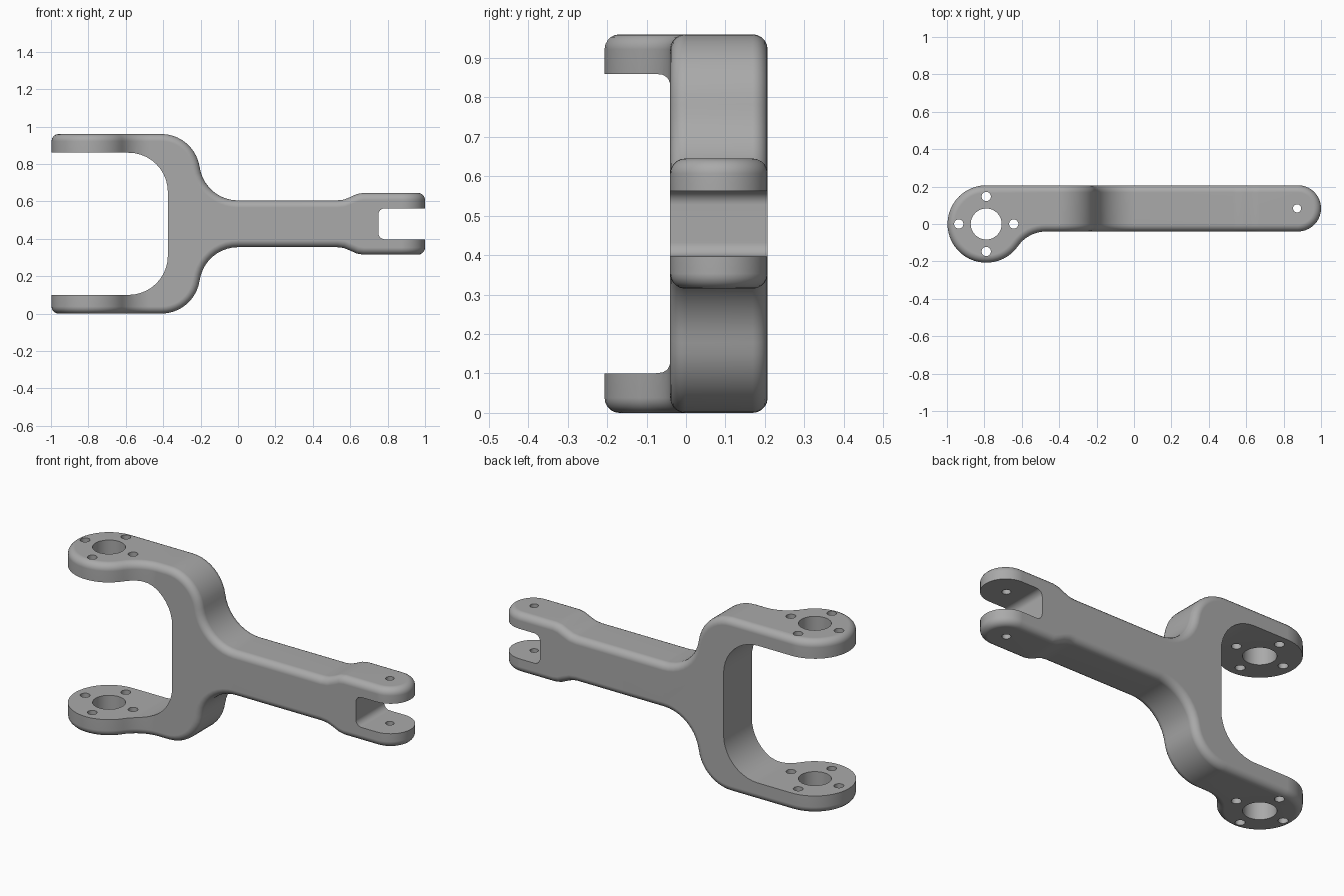
import bpy, bmesh
from math import sin, cos, radians, degrees, atan2, hypot, pi
from mathutils import Vector

old = bpy.data.objects.get("Cube")
if old:
    bpy.data.objects.remove(old, do_unlink=True)

MID = 0.48       # mirror height of the fork
WIDE = 0.207     # hub radius and back face position
FRONT = -0.04    # front face of the arm

metal = bpy.data.materials.new("grey metal")
metal.use_nodes = True
GREY = (0.4, 0.4, 0.4, 1)
metal.diffuse_color = GREY
metal.node_tree.nodes["Principled BSDF"].inputs["Base Color"].default_value = GREY


def arc(cx, cy, r, a0, a1, n=10):
    """Points on an arc, angles in degrees."""
    steps = [radians(a0 + (a1 - a0) * i / n) for i in range(n + 1)]
    return [(cx + r * cos(a), cy + r * sin(a)) for a in steps]


def prism(name, outline, lo, hi, axis):
    """Extrude an outline along 'Y' (outline is x, z) or 'Z' (outline is x, y)."""
    bm = bmesh.new()
    place = (lambda u, v: (u, lo, v)) if axis == 'Y' else (lambda u, v: (u, v, lo))
    face = bm.faces.new([bm.verts.new(place(u, v)) for u, v in outline])
    ext = bmesh.ops.extrude_face_region(bm, geom=[face])["geom"]
    shift = Vector((0, hi - lo, 0)) if axis == 'Y' else Vector((0, 0, hi - lo))
    bmesh.ops.translate(bm, vec=shift,
                        verts=[g for g in ext if isinstance(g, bmesh.types.BMVert)])
    bmesh.ops.remove_doubles(bm, verts=bm.verts, dist=1e-5)
    bmesh.ops.recalc_face_normals(bm, faces=bm.faces)
    mesh = bpy.data.meshes.new(name)
    bm.to_mesh(mesh)
    bm.free()
    mesh.materials.append(metal)
    obj = bpy.data.objects.new(name, mesh)
    bpy.context.collection.objects.link(obj)
    return obj


def apply_modifier(obj, kind, **settings):
    mod = obj.modifiers.new(kind, kind)
    for key, value in settings.items():
        setattr(mod, key, value)
    bpy.context.view_layer.objects.active = obj
    bpy.ops.object.modifier_apply(modifier=mod.name)


def combine(obj, other, operation):
    apply_modifier(obj, 'BOOLEAN', object=other, operation=operation, solver='EXACT')
    bpy.data.objects.remove(other, do_unlink=True)


def mirrored(upper):
    """Close an upper half outline (x, offset) by mirroring about MID."""
    return [(x, MID + h) for x, h in upper] + [(x, MID - h) for x, h in reversed(upper)]


# Side outline: shoulder, throat, shaft and thickened clevis
R = 0.207
tilt = degrees(atan2(0.059, 0.41))
upper = [(-1.2, 0.48)]
upper += arc(-0.41, 0.48 - R, R, 90, tilt)
upper += arc(0, 0.125 + R, R, 180 + tilt, 270)[1:]
upper += [(0.53, 0.125), (0.565, 0.129), (0.6, 0.143), (0.635, 0.159), (0.67, 0.165), (1.2, 0.165)]
yoke = prism("yoke_arm", mirrored(upper), -0.4, 0.4, 'Y')

# Plan outline: round hub, blended neck and rounded tip
HUB = -0.79
TIP_R = (WIDE - FRONT) / 2
neck_r, neck_x = 0.183, -0.47
neck_y = FRONT - neck_r
join = degrees(atan2(neck_y, neck_x - HUB))
plan = arc(HUB, 0, WIDE, 90, 360 + join, 32)
plan += arc(neck_x, neck_y, neck_r, 180 + join, 90, 8)[1:]
plan += arc(1 - TIP_R, FRONT + TIP_R, TIP_R, -90, 90, 20)
combine(yoke, prism("plan_cutter", plan, -0.2, 1.2, 'Z'), 'INTERSECT')

# Rounded outer edges, before the crisp openings are cut
apply_modifier(yoke, 'BEVEL', width=0.038, segments=5, limit_method='ANGLE',
               angle_limit=radians(40), use_clamp_overlap=False)

# Wide fork opening and clevis slot
fork = [(-1.3, 0.38)] + arc(-0.585, 0.17, 0.21, 90, 0)
slot = [(1.3, 0.083)] + arc(0.785, 0.048, 0.035, 90, 180, 6)
for name, half in (("fork_cutter", fork), ("slot_cutter", slot)):
    combine(yoke, prism(name, mirrored(half), -0.4, 0.4, 'Y'), 'DIFFERENCE')

# Bearing bores, bolt circle and clevis pin holes
holes = [(HUB, 0, 0.083, 32), (0.872, FRONT + TIP_R, 0.022, 16)]
holes += [(HUB + 0.147 * cos(k * pi / 2), 0.147 * sin(k * pi / 2), 0.025, 16) for k in range(4)]
for x, y, r, n in holes:
    ring = arc(x, y, r, 0, 360, n)[:-1]
    combine(yoke, prism("hole_cutter", ring, -0.2, 1.2, 'Z'), 'DIFFERENCE')

# Smooth fillets with crisp cut edges
bpy.ops.object.select_all(action='DESELECT')
yoke.select_set(True)
bpy.context.view_layer.objects.active = yoke
bpy.ops.object.shade_smooth_by_angle(angle=radians(30))
apply_modifier(yoke, 'WEIGHTED_NORMAL', keep_sharp=True)
